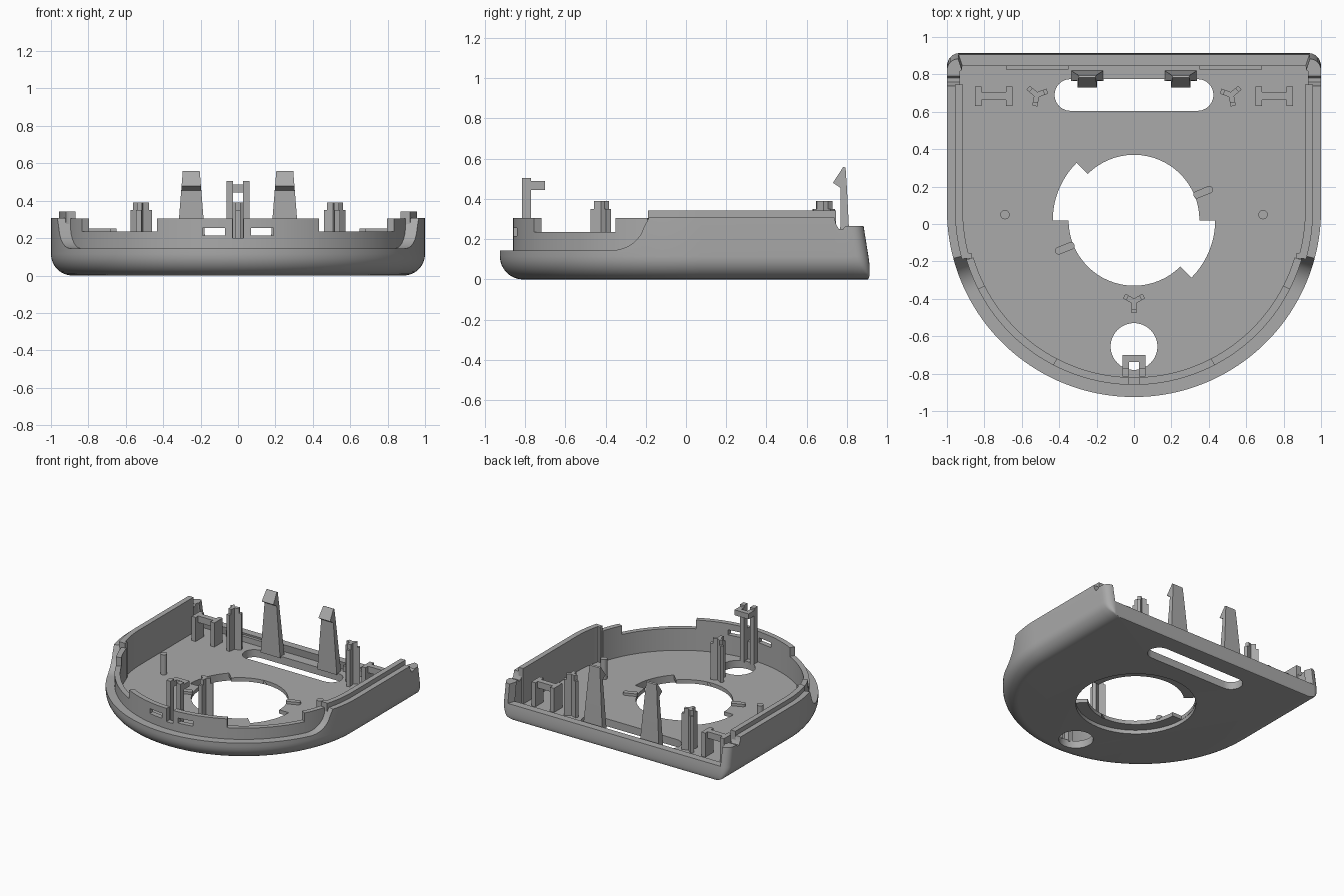
import bpy, bmesh
from math import sin, cos, pi, radians, sqrt
from mathutils import Matrix

cube = bpy.data.objects.get("Cube")
if cube:
    bpy.data.objects.remove(cube)

grey = bpy.data.materials.new("moulded grey")
grey.use_nodes = True
COLOUR = (0.4, 0.4, 0.4, 1)
grey.diffuse_color = COLOUR
grey.node_tree.nodes["Principled BSDF"].inputs["Base Color"].default_value = COLOUR

FLOOR = 0.06
CY = 0.075          # centre of the round front
BACK = 0.925


def finish(name, bm):
    bmesh.ops.recalc_face_normals(bm, faces=bm.faces)
    mesh = bpy.data.meshes.new(name)
    bm.to_mesh(mesh)
    bm.free()
    mesh.materials.append(grey)
    ob = bpy.data.objects.new(name, mesh)
    bpy.context.collection.objects.link(ob)
    return ob


def loft(name, rings):
    bm = bmesh.new()
    rows = [[bm.verts.new(p) for p in ring] for ring in rings]
    n = len(rows[0])
    for a, b in zip(rows, rows[1:]):
        for i in range(n):
            j = (i + 1) % n
            bm.faces.new((a[i], a[j], b[j], b[i]))
    bm.faces.new(rows[0])
    bm.faces.new(rows[-1])
    return finish(name, bm)


def prism(name, pts, z0, z1):
    return loft(name, [[(x, y, z) for x, y in pts] for z in (z0, z1)])


def box(name, x0, x1, y0, y1, z0, z1):
    return prism(name, [(x0, y0), (x1, y0), (x1, y1), (x0, y1)], z0, z1)


def arc(cx, cy, r, a0, a1, n=24):
    steps = [radians(a0 + (a1 - a0) * i / n) for i in range(n + 1)]
    return [(cx + r * cos(a), cy + r * sin(a)) for a in steps]


def circle(cx, cy, r, n=64):
    return arc(cx, cy, r, 0, 360, n)[:-1]


def capsule(cx, cy, half, r, turn=0):
    t = radians(turn)
    pts = arc(half, 0, r, -90, 90, 12) + arc(-half, 0, r, 90, 270, 12)
    return [(cx + x * cos(t) - y * sin(t), cy + x * sin(t) + y * cos(t)) for x, y in pts]


def select(ob):
    bpy.ops.object.select_all(action='DESELECT')
    ob.select_set(True)
    bpy.context.view_layer.objects.active = ob


def cut(ob, cutters):
    select(ob)
    for c in cutters:
        m = ob.modifiers.new("cut", 'BOOLEAN')
        m.operation, m.solver, m.object = 'DIFFERENCE', 'EXACT', c
        bpy.ops.object.modifier_apply(modifier=m.name)
        bpy.data.objects.remove(c)


# --- outer shell: D-shaped tray with a rim of varying height ---
def half_outline(d, back_d):
    yb = BACK - back_d
    r = max(0.06 - d, 0.01)
    pts = arc(0, CY, 1 - d, -90, 0, 72)
    pts += [(1 - d, y) for y in (0.4, 0.738, 0.745, 0.76, 0.78, 0.82, 0.835)]
    corner = arc(1 - d - r, yb - r, r, 0, 90, 6)
    pts += corner
    return pts + [(corner[-1][0] - 0.002, yb), (0, yb)]


def rim_height(i, y):
    count = len(half_outline(0, 0))
    if i >= count - 2:
        return 0.12
    if y > 0.74:
        return 0.265 if y > 0.83 else (0.275 if y < 0.75 else 0.25)
    if y > -0.2:
        return 0.307
    if y > -0.37:
        return 0.307 - 0.162 * sqrt(1 - ((y + 0.37) / 0.17) ** 2)
    return 0.145


def ring(d, back_d, z=None):
    half = []
    base = half_outline(0, 0)
    for i, (x, y) in enumerate(half_outline(d, back_d)):
        h = rim_height(i, base[i][1]) if z is None else z
        lean = 0.16 * h if y > 0.78 else 0
        half.append((x, y - lean, h))
    return half + [(-x, y, z) for x, y, z in reversed(half[1:-1])]


R = 0.115
rings = []
for k in range(9):
    a = k / 8 * pi / 2
    d = R * (1 - sin(a))
    rings.append(ring(d, 0.2 * d, R * (1 - cos(a))))
rings += [ring(0, 0), ring(0.07, 0.06), ring(0.07, 0.06, FLOOR)]
shell = loft("shell", rings)

# --- openings in the floor ---
HY = 0.02
cutters = [
    prism("bore", circle(0, HY, 0.35), -0.1, 0.2),
    prism("counterbore", circle(0, HY, 0.436), -0.1, 0.03),
    prism("cable_hole", circle(0, -0.655, 0.125), -0.1, 0.2),
    prism("latch_slot", capsule(0, 0.69, 0.34, 0.085), -0.1, 0.2),
]
for a in (135, 315):
    sector = arc(0, HY, 0.434, a, a + 45) + arc(0, HY, 0.3, a + 45, a)
    cutters.append(prism("bayonet_notch", sector, -0.1, 0.2))
cut(shell, cutters)


# --- inner wall around the front, in steps ---
def wall(name, a0, a1, z, r0=0.895, r1=0.935):
    return prism(name, arc(0, CY, r1, a0, a1) + arc(0, CY, r0, a1, a0), FLOOR - 0.01, z)


front_wall = wall("front_wall", -117.5, -62.5, 0.305)
cut(front_wall, [
    box("slot", -0.19, -0.07, -1, -0.7, 0.215, 0.255),
    box("slot", 0.07, 0.19, -1, -0.7, 0.215, 0.255),
    box("notch", -0.03, 0.03, -1, -0.7, 0.2, 0.5),
])
for low, high in (((-62.5, -27), (-27, -16.5)), ((-153, -117.5), (-163.5, -153))):
    wall("low_wall", *low, 0.235)
    wall("high_wall", *high, 0.305)

# --- front hook ---
for s in (-1, 1):
    x0, x1 = sorted((s * 0.027, s * 0.062))
    box("hook_leg", x0, x1, -0.815, -0.77, FLOOR - 0.01, 0.505)
    box("hook_arm", x0, x1, -0.775, -0.70, 0.445, 0.488)
box("hook_bar", -0.062, 0.062, -0.737, -0.70, 0.445, 0.488)


# --- three-armed locating posts ---
def tri_post(x, y, turn):
    for k in range(3):
        a = radians(turn + 120 * k)
        for length, top in ((0.06, 0.35), (0.042, 0.39)):
            arm = box("post_arm", 0, length, -0.014, 0.014, FLOOR - 0.01, top)
            arm.data.transform(Matrix.Translation((x, y, 0)) @ Matrix.Rotation(a, 4, 'Z'))


tri_post(0, -0.415, 30)
tri_post(-0.52, 0.69, 20)
tri_post(0.52, 0.69, 40)

# --- parts repeated on both sides ---
LATCH = [(0.765, 0.05), (0.768, 0.455), (0.73, 0.48), (0.782, 0.56),
         (0.793, 0.555), (0.80, 0.45), (0.82, 0.05)]
for s in (-1, 1):
    def side_box(name, x0, x1, *rest):
        return box(name, *sorted((s * x0, s * x1)), *rest)

    # raised lip inside the side wall
    lip = arc(0, CY, 0.957, -16, 0, 12) + [(0.957, 0.745), (0.915, 0.745)]
    lip += arc(0, CY, 0.915, 0, -16, 12)
    prism("side_lip", [(s * x, y) for x, y in lip], FLOOR - 0.01, 0.343)
    side_box("lip_end", 0.868, 0.91, -0.185, -0.155, FLOOR - 0.01, 0.343)

    # snap latch, narrowing upward
    loft("snap_latch", [[(s * 0.25 + e * (0.09 - 0.08 * z), y, z) for y, z in LATCH]
                        for e in (-1, 1)])

    # bridge
    for x in (0.65, 0.815):
        side_box("bridge_leg", x, x + 0.035, 0.63, 0.735, FLOOR - 0.01, 0.252)
    side_box("bridge_bar", 0.67, 0.83, 0.662, 0.705, 0.2, 0.252)

    side_box("back_ridge", 0.35, 0.685, 0.825, 0.87, FLOOR - 0.01, 0.105)
    prism("floor_pin", circle(s * 0.69, 0.05, 0.025, 24), FLOOR - 0.01, 0.22)
    prism("detent_bump", capsule(s * 0.37, HY + s * 0.15, 0.035, 0.02, 22), FLOOR - 0.01, 0.08)

# --- smooth curved surfaces, keep edges crisp ---
for ob in list(bpy.context.collection.objects):
    if ob.type == 'MESH' and grey.name in ob.data.materials:
        select(ob)
        bpy.ops.object.shade_smooth_by_angle(angle=radians(30))
